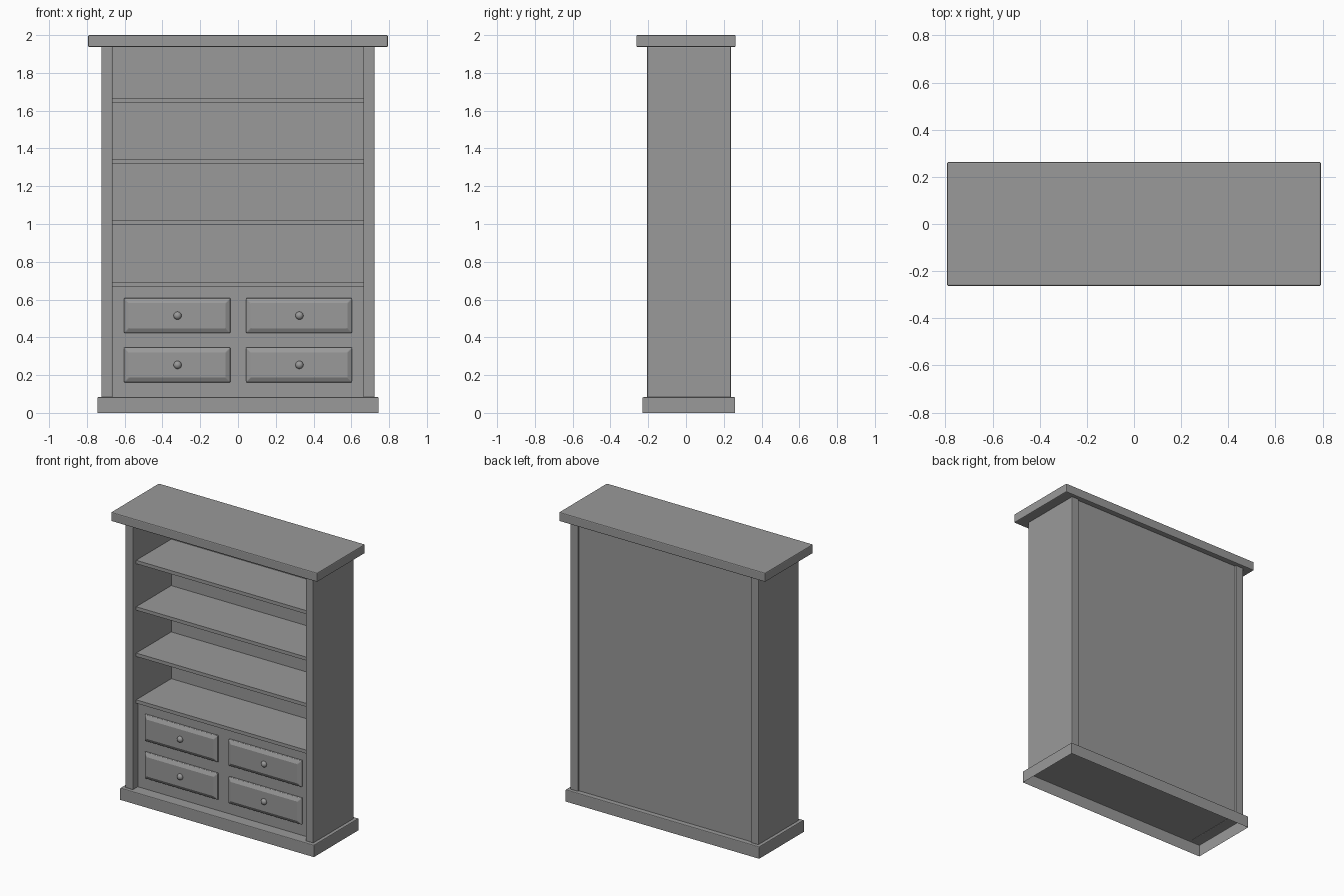
import bpy, bmesh
from mathutils import Matrix

if "Cube" in bpy.data.objects:
    bpy.data.objects.remove(bpy.data.objects["Cube"])

# Dark finish shared by every part
dark = bpy.data.materials.new("dark_finish")
dark.diffuse_color = (0.32, 0.32, 0.32, 1)
dark.use_nodes = True
dark.node_tree.nodes["Principled BSDF"].inputs["Base Color"].default_value = dark.diffuse_color


def finish(name, bm, bevel=0.0):
    bmesh.ops.recalc_face_normals(bm, faces=bm.faces)
    me = bpy.data.meshes.new(name)
    bm.to_mesh(me)
    bm.free()
    me.materials.append(dark)
    ob = bpy.data.objects.new(name, me)
    bpy.context.collection.objects.link(ob)
    if bevel:
        m = ob.modifiers.new("bevel", 'BEVEL')
        m.width = bevel
        m.segments = 2
    return ob


def box_bm(x0, x1, y0, y1, z0, z1):
    bm = bmesh.new()
    mat = Matrix.Translation(((x0 + x1) / 2, (y0 + y1) / 2, (z0 + z1) / 2)) \
        @ Matrix.Diagonal((x1 - x0, y1 - y0, z1 - z0, 1))
    bmesh.ops.create_cube(bm, size=1, matrix=mat)
    return bm


def box(name, *dims, bevel=0.0):
    return finish(name, box_bm(*dims), bevel)


# Crown board
box("top_board", -0.793, 0.793, -0.263, 0.263, 1.937, 2.0, bevel=0.006)

# Plinth, an open-bottomed shell
bm = box_bm(-0.745, 0.745, -0.23, 0.26, 0.0, 0.083)
bm.normal_update()
bmesh.ops.delete(bm, geom=[f for f in bm.faces if f.normal.z < -0.5], context='FACES_ONLY')
rim = [e for e in bm.edges if all(v.co.z > 0.05 for v in e.verts)]
bmesh.ops.bevel(bm, geom=rim, offset=0.005, segments=2, profile=0.5, affect='EDGES')
finish("plinth", bm)

# Side panels
for side, s in (("left", -1), ("right", 1)):
    a, b = sorted((s * 0.664, s * 0.723))
    box(side + "_side_panel", a, b, -0.206, 0.238, 0.08, 1.94, bevel=0.005)

# Back panel
box("back_panel", -0.666, 0.666, 0.215, 0.226, 0.083, 1.937)

# Shelves, the lowest one covering the drawers
for i, z in enumerate((0.67, 0.995, 1.317, 1.64)):
    box(f"shelf_{i + 1}", -0.666, 0.666, -0.17, 0.215, z, z + 0.024)

# Drawer case, set back under the lowest shelf
FACE = -0.152
box("drawer_case", -0.666, 0.666, FACE, 0.215, 0.083, 0.67)


# Drawer fronts (raised, chamfered panels) with round knobs
def drawer(name, cx, cz, w=0.563, h=0.184):
    bm = box_bm(cx - w / 2, cx + w / 2, FACE - 0.012, FACE, cz - h / 2, cz + h / 2)
    bm.normal_update()
    front = [f for f in bm.faces if f.normal.y < -0.5]
    bmesh.ops.inset_region(bm, faces=front, thickness=0.025, use_even_offset=True)
    for v in front[0].verts:
        v.co.y -= 0.013
    finish(name + "_front", bm, bevel=0.003)

    bm = bmesh.new()
    mat = Matrix.Translation((cx + 0.002, FACE - 0.027, cz)) @ Matrix.Diagonal((0.021, 0.018, 0.021, 1))
    bmesh.ops.create_uvsphere(bm, u_segments=16, v_segments=10, radius=1, matrix=mat)
    for f in bm.faces:
        f.smooth = True
    finish(name + "_knob", bm)


for side, cx in (("left", -0.322), ("right", 0.323)):
    for row, cz in (("lower", 0.254), ("upper", 0.515)):
        drawer(f"{row}_{side}_drawer", cx, cz)
